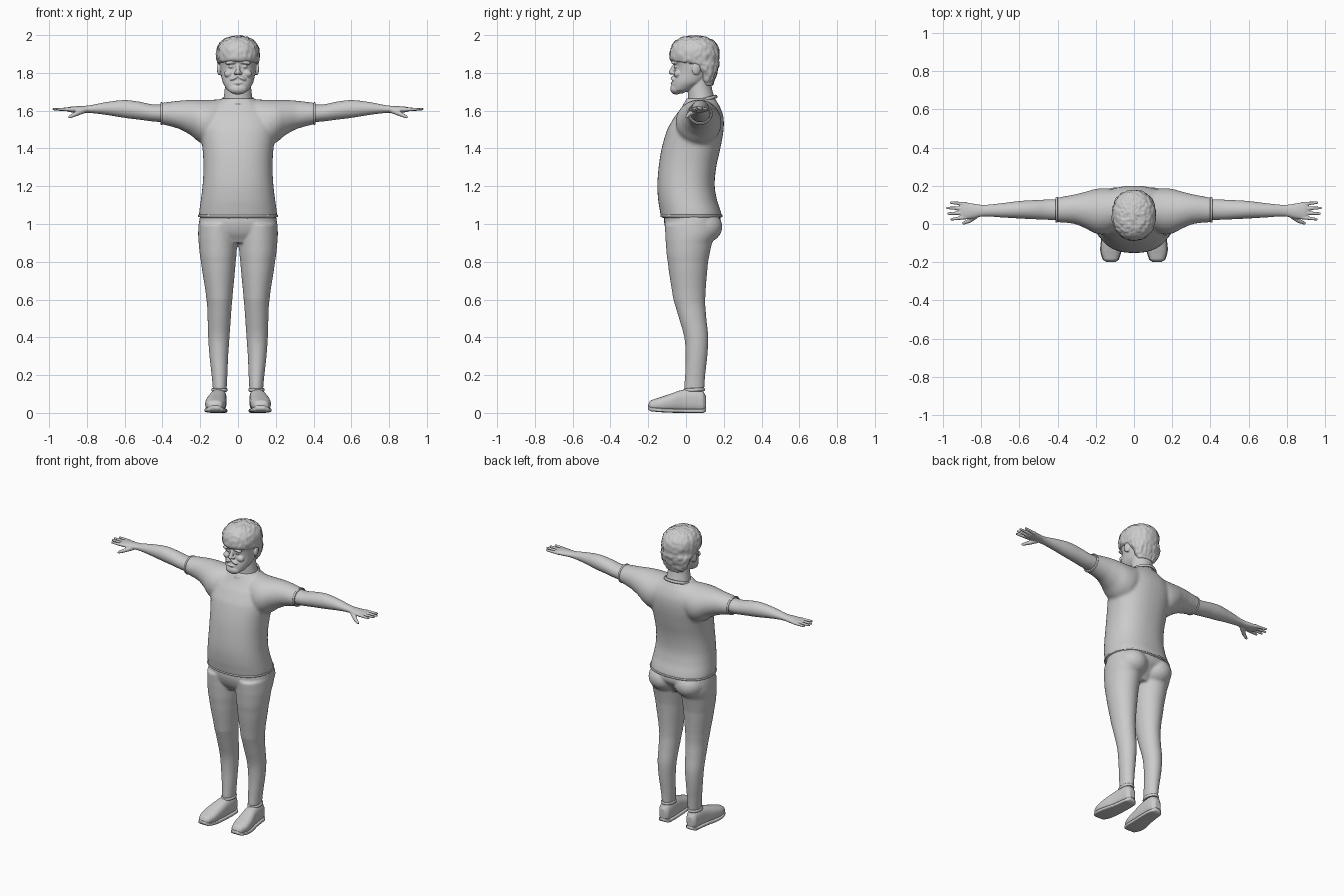
import bpy
import bmesh
from math import sin, cos, pi, copysign
from mathutils import Vector, Matrix, Euler, noise

cube = bpy.data.objects.get("Cube")
if cube:
    bpy.data.objects.remove(cube)

grey = bpy.data.materials.new("plain grey")
grey.use_nodes = True
grey.diffuse_color = (0.6, 0.6, 0.6, 1)
shader = next(n for n in grey.node_tree.nodes if n.type == "BSDF_PRINCIPLED")
shader.inputs["Base Color"].default_value = grey.diffuse_color
shader.inputs["Roughness"].default_value = 0.7


def smooth_path(rows, steps):
    """Catmull-Rom interpolation through the section rows."""
    rows = [Vector(r) for r in rows]
    out = []
    for i in range(len(rows) - 1):
        p0, p1 = rows[max(i - 1, 0)], rows[i]
        p2, p3 = rows[i + 1], rows[min(i + 2, len(rows) - 1)]
        for k in range(steps):
            t = k / steps
            row = (p1 * 2 + (p2 - p0) * t + (p0 * 2 - p1 * 5 + p2 * 4 - p3) * t * t
                   + (p1 * 3 - p0 - p2 * 3 + p3) * t ** 3) / 2
            row[0] = p1[0] + (p2[0] - p1[0]) * t
            out.append(row)
    return out + [rows[-1]]


def loft(bm, axis, rows, side=1, power=2.0, count=40, steps=4):
    """Rows are (position, low, high, low, high) bounds of each cross-section."""
    order = {"x": (1, 2, 0), "y": (0, 2, 1), "z": (0, 1, 2)}[axis]
    rings = []
    for pos, a0, a1, b0, b1 in smooth_path(rows, steps):
        ring = []
        for i in range(count):
            c, s = cos(2 * pi * i / count), sin(2 * pi * i / count)
            u = copysign(abs(c) ** (2 / power), c)
            v = copysign(abs(s) ** (2 / power), s)
            co = Vector((0, 0, 0))
            co[order[0]] = (a0 + a1) / 2 + u * (a1 - a0) / 2
            co[order[1]] = (b0 + b1) / 2 + v * (b1 - b0) / 2
            co[order[2]] = pos
            co.x *= side
            ring.append(bm.verts.new(co))
        rings.append(ring)
    for r0, r1 in zip(rings, rings[1:]):
        for i in range(count):
            j = (i + 1) % count
            bm.faces.new((r0[i], r0[j], r1[j], r1[i]))
    bm.faces.new(rings[0])
    bm.faces.new(rings[-1])


def column(bm, rows, **options):
    """Vertical loft that is symmetric in x: rows are (z, half width, front, back)."""
    loft(bm, "z", [(z, -w, w, y0, y1) for z, w, y0, y1 in rows], **options)


def blob(bm, center, radii, turn=(0, 0, 0)):
    place = Matrix.LocRotScale(Vector(center), Euler(turn), Vector(radii))
    bmesh.ops.create_icosphere(bm, subdivisions=3, radius=1, matrix=place)


def limb(bm, start, end, r0, r1):
    """Round-ended tapered rod."""
    start, end = Vector(start), Vector(end)
    line = end - start
    place = Matrix.Translation((start + end) / 2) @ line.to_track_quat("Z", "Y").to_matrix().to_4x4()
    bmesh.ops.create_cone(bm, cap_ends=True, segments=16, radius1=r0, radius2=r1,
                          depth=line.length, matrix=place)
    blob(bm, start, (r0, r0, r0))
    blob(bm, end, (r1, r1, r1))


def band(bm, center, rx, ry, turn, thick, power=2.0, count=64, sides=8):
    """Rolled fabric edge around an opening."""
    place = Matrix.LocRotScale(Vector(center), Euler(turn), None)
    grid = []
    for i in range(count):
        c, s = cos(2 * pi * i / count), sin(2 * pi * i / count)
        u, v = (copysign(abs(t) ** (2 / power), t) for t in (c, s))
        ring = []
        for k in range(sides):
            out, up = thick * cos(2 * pi * k / sides), thick * sin(2 * pi * k / sides)
            ring.append(bm.verts.new(place @ Vector((u * (rx + out), v * (ry + out), up * 1.6))))
        grid.append(ring)
    for i in range(count):
        for k in range(sides):
            a, b = grid[i], grid[(i + 1) % count]
            m = (k + 1) % sides
            bm.faces.new((a[k], b[k], b[m], a[m]))


def finish(bm, name, voxel=0, relax=0):
    """Turn the shapes into one object, fused into a single skin if voxel is set."""
    bmesh.ops.recalc_face_normals(bm, faces=bm.faces)
    for face in bm.faces:
        face.smooth = True
    mesh = bpy.data.meshes.new(name)
    bm.to_mesh(mesh)
    bm.free()
    mesh.materials.append(grey)
    obj = bpy.data.objects.new(name, mesh)
    bpy.context.collection.objects.link(obj)
    if voxel:
        fuse = obj.modifiers.new("fuse", "REMESH")
        fuse.mode = "VOXEL"
        fuse.voxel_size = voxel
        fuse.use_smooth_shade = True
        soften = obj.modifiers.new("soften", "SMOOTH")
        soften.iterations = relax
    return obj


# Shirt: torso and sleeves fused
bm = bmesh.new()
column(bm, [(1.03, .207, -.132, .19), (1.06, .206, -.137, .186), (1.12, .198, -.147, .166),
            (1.2, .188, -.152, .152), (1.3, .183, -.145, .16), (1.4, .188, -.129, .182),
            (1.5, .2, -.1, .199), (1.57, .19, -.06, .198), (1.62, .15, -.022, .18),
            (1.665, .085, .0, .155)], power=2.3)
for side in (1, -1):
    loft(bm, "x", [(.04, .0, .17, 1.5, 1.662), (.14, -.05, .187, 1.42, 1.658),
                   (.2, -.05, .184, 1.43, 1.657), (.25, -.025, .17, 1.47, 1.657),
                   (.31, .0, .155, 1.503, 1.653), (.41, .01, .138, 1.528, 1.642)], side)
finish(bm, "shirt", .009, 8)

# Shirt edges: collar, hem and cuffs
bm = bmesh.new()
band(bm, (0, .075, 1.652), .085, .088, (.27, 0, 0), .006)
band(bm, (0, .029, 1.043), .208, .161, (0, 0, 0), .004, 2.3)
for side in (1, -1):
    band(bm, (side * .405, .074, 1.585), .056, .063, (0, pi / 2, 0), .004)
finish(bm, "shirt_edges")

# Trousers: hips, seat and legs fused
bm = bmesh.new()
column(bm, [(.9, .12, -.07, .1), (.95, .195, -.1, .14), (1.0, .207, -.115, .18),
            (1.05, .2, -.115, .18)], power=2.3)
for side in (1, -1):
    blob(bm, (side * .095, .085, .985), (.1, .108, .09))
    loft(bm, "z", [(1.0, .0, .209, -.112, .17), (.95, .002, .211, -.11, .165),
                   (.9, .004, .208, -.107, .138), (.8, .012, .196, -.097, .117),
                   (.6, .03, .167, -.067, .102), (.5, .038, .161, -.037, .108),
                   (.4, .045, .158, -.009, .118), (.3, .052, .151, -.002, .113),
                   (.2, .056, .14, -.005, .102), (.12, .06, .133, -.01, .097)], side)
finish(bm, "trousers", .007, 5)

for side, label in ((1, "left"), (-1, "right")):
    # Arm with hand, four fingers and thumb
    bm = bmesh.new()
    loft(bm, "x", [(.36, .02, .13, 1.537, 1.633), (.45, .022, .128, 1.543, 1.633),
                   (.52, .025, .125, 1.552, 1.647), (.6, .029, .12, 1.562, 1.656),
                   (.7, .035, .108, 1.578, 1.645), (.79, .04, .1, 1.588, 1.628),
                   (.85, .028, .108, 1.588, 1.624), (.895, .024, .115, 1.593, 1.62),
                   (.91, .03, .11, 1.6, 1.615)], side)
    for base, tip, reach in ((.035, .025, .955), (.058, .055, .972),
                             (.081, .084, .976), (.104, .112, .958)):
        limb(bm, (side * .88, base, 1.606), (side * reach, tip, 1.608), .011, .007)
    limb(bm, (side * .82, .05, 1.6), (side * .86, .018, 1.582), .016, .012)
    limb(bm, (side * .86, .018, 1.582), (side * .892, .004, 1.567), .012, .008)
    finish(bm, label + "_arm", .004, 2)

    # Shoe with its ankle opening and sole
    upper = [(-.2, .1, .14, .022, .048), (-.188, .083, .16, .014, .066),
             (-.14, .068, .174, .009, .082), (-.08, .064, .168, .006, .102),
             (-.02, .061, .153, .004, .122), (.05, .06, .143, .004, .128),
             (.09, .066, .137, .004, .118), (.106, .082, .122, .012, .09)]
    bm = bmesh.new()
    loft(bm, "y", upper, side, 2.5)
    finish(bm, label + "_shoe", .005, 3)
    bm = bmesh.new()
    loft(bm, "y", [(y, a - .003, b + .003, max(0, low - .005), max(0, low - .005) + .022)
                   for y, a, b, low, high in upper], side, 5)
    finish(bm, label + "_sole")
    bm = bmesh.new()
    band(bm, (side * .098, .043, .122), .037, .052, (.05, 0, 0), .006)
    finish(bm, label + "_ankle_edge")

# Head: skull, neck and facial features fused
bm = bmesh.new()
column(bm, [(1.69, .03, -.065, -.02), (1.71, .058, -.076, .03), (1.75, .081, -.074, .1),
            (1.8, .091, -.062, .14), (1.84, .097, -.062, .155), (1.87, .1, -.072, .16),
            (1.92, .1, -.07, .16), (1.97, .07, -.03, .12)], power=2.2)
column(bm, [(1.6, .085, .0, .16), (1.66, .077, .01, .152), (1.72, .07, .012, .137),
            (1.8, .07, .03, .13)])
limb(bm, (0, -.06, 1.842), (0, -.079, 1.803), .009, .013)
blob(bm, (0, -.052, 1.715), (.05, .032, .03))
blob(bm, (0, -.07, 1.746), (.026, .012, .007))
for side in (1, -1):
    blob(bm, (side * .014, -.071, 1.8), (.01, .01, .008))
    blob(bm, (side * .038, -.062, 1.855), (.032, .016, .01), (0, side * .15, 0))
    blob(bm, (side * .036, -.054, 1.833), (.015, .011, .008))
    blob(bm, (side * .05, -.045, 1.795), (.024, .02, .02))
    blob(bm, (side * .022, -.068, 1.772), (.024, .014, .009), (0, side * .4, 0))
    blob(bm, (side * .098, .055, 1.822), (.012, .024, .035), (-.15, 0, side * .3))
finish(bm, "head", .004, 3)

# Hair with tousled locks
bm = bmesh.new()
column(bm, [(1.735, .06, .09, .142), (1.76, .08, .075, .152), (1.8, .094, .06, .165),
            (1.84, .107, .005, .175), (1.862, .111, -.078, .177), (1.9, .115, -.086, .179),
            (1.94, .108, -.079, .171), (1.97, .086, -.055, .146), (1.988, .056, -.022, .112),
            (1.998, .015, .025, .065)], count=96, steps=6, power=2.1)
bm.normal_update()
for vert in bm.verts:
    p = vert.co
    lock = noise.noise(Vector((p.x * 70, p.y * 70, p.z * 35)))
    vert.co = p + Vector((p.x, p.y - .045, p.z - 1.86)).normalized() * lock * .006
finish(bm, "hair")
